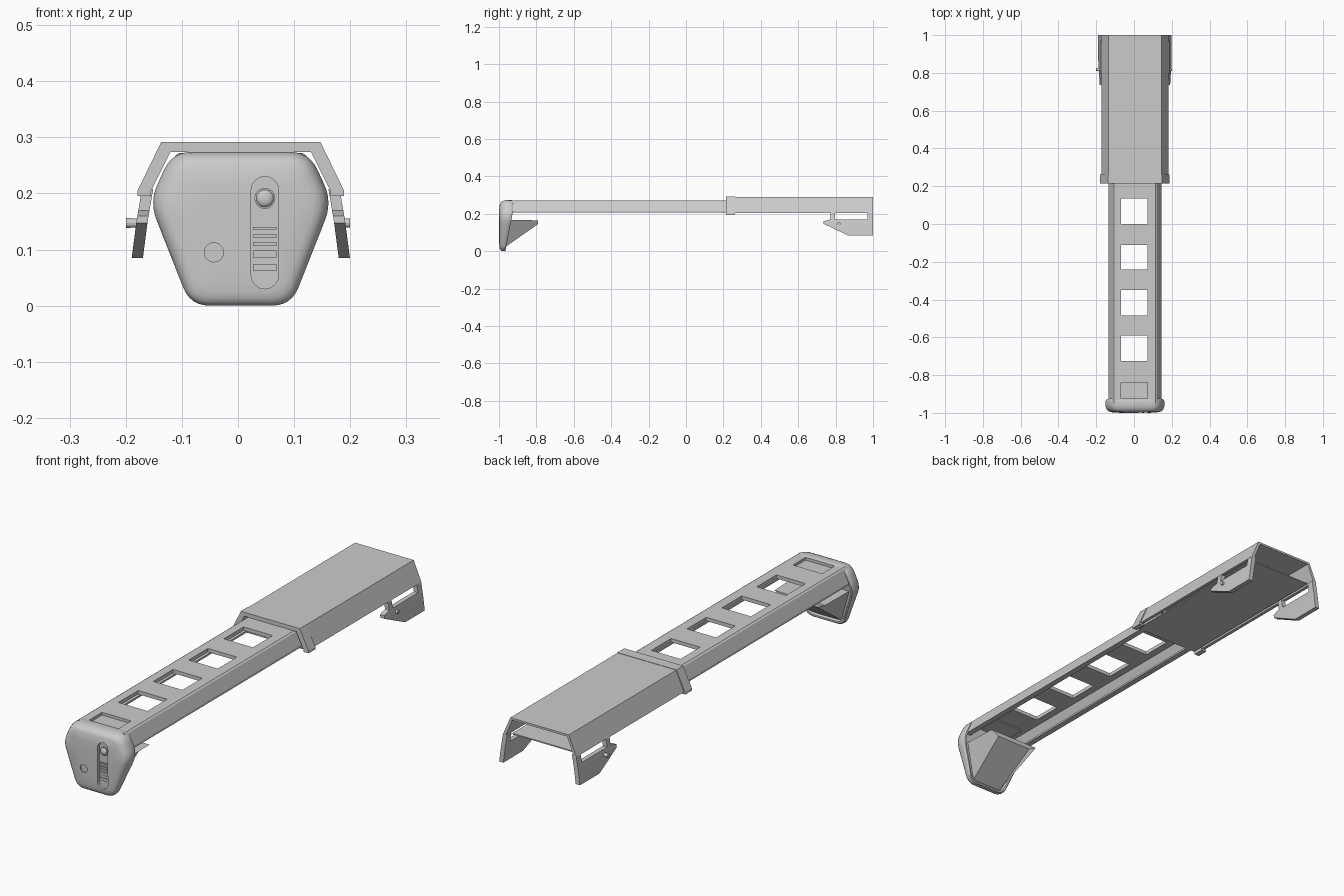
import bpy, bmesh, math
from mathutils import Vector

if "Cube" in bpy.data.objects:
    bpy.data.objects.remove(bpy.data.objects["Cube"])

CX = 0.005  # symmetry line of the model
grey = bpy.data.materials.new("plain grey")
grey.diffuse_color = (0.6, 0.6, 0.6, 1)
grey.use_nodes = True
grey.node_tree.nodes["Principled BSDF"].inputs["Base Color"].default_value = grey.diffuse_color


def finish(bm, name, smooth=False):
    bmesh.ops.recalc_face_normals(bm, faces=bm.faces)
    me = bpy.data.meshes.new(name)
    bm.to_mesh(me)
    bm.free()
    me.materials.append(grey)
    ob = bpy.data.objects.new(name, me)
    bpy.context.collection.objects.link(ob)
    return ob


def loft(name, rings):
    """Join rings of equal point count and close both ends."""
    bm = bmesh.new()
    vs = [[bm.verts.new(p) for p in r] for r in rings]
    n = len(vs[0])
    for a, b in zip(vs, vs[1:]):
        for i in range(n):
            bm.faces.new((a[i], a[(i + 1) % n], b[(i + 1) % n], b[i]))
    bm.faces.new(vs[0])
    bm.faces.new(vs[-1])
    return finish(bm, name)


def extrude_y(name, pts, y0, y1):
    return loft(name, [[(x, y, z) for x, z in pts] for y in (y0, y1)])


def box(name, x0, x1, y0, y1, z0, z1):
    return extrude_y(name, [(x0, z0), (x1, z0), (x1, z1), (x0, z1)], y0, y1)


def circle(x, z, r, n=32):
    return [(x + r * math.cos(2 * math.pi * i / n), z + r * math.sin(2 * math.pi * i / n)) for i in range(n)]


def activate(ob):
    bpy.ops.object.select_all(action='DESELECT')
    ob.select_set(True)
    bpy.context.view_layer.objects.active = ob


def cut(ob, cutter):
    m = ob.modifiers.new("cut", 'BOOLEAN')
    m.operation, m.solver, m.object = 'DIFFERENCE', 'EXACT', cutter
    activate(ob)
    bpy.ops.object.modifier_apply(modifier="cut")
    bpy.data.objects.remove(cutter)


def both(half):
    """Mirror a half profile around the symmetry line."""
    return [(CX + x, z) for x, z in half] + [(CX - x, z) for x, z in reversed(half)]


def rounded(pts, d, seg=6):
    out = []
    for i, p in enumerate(pts):
        p, a, b = Vector(p), Vector(pts[i - 1]), Vector(pts[(i + 1) % len(pts)])
        s, e = p + (a - p).normalized() * d, p + (b - p).normalized() * d
        for k in range(seg + 1):
            t = k / seg
            q = s * (1 - t) ** 2 + p * 2 * t * (1 - t) + e * t * t
            out.append((q.x, q.y))
    return out


# Inner rail: channel with turned-in lips and a ladder of square windows
rail = extrude_y("inner_rail", both([(0.106, 0.256), (0.127, 0.214), (0.114, 0.214), (0.114, 0.206),
                                     (0.140, 0.206), (0.140, 0.215), (0.117, 0.267), (0.110, 0.272)]
                                    [::-1]), -0.95, 0.32)
for y0, y1 in ((0.0, 0.135), (-0.242, -0.11), (-0.485, -0.35), (-0.725, -0.59), (-0.925, -0.838)):
    cut(rail, box("window_cutter", CX - 0.073, CX + 0.067, y0, y1, 0.23, 0.3))
box("rail_end_plate", CX - 0.08, CX + 0.075, -0.935, -0.83, 0.252, 0.26)

# Outer sleeve, its front collar and its floor plate
extrude_y("outer_sleeve", both([(0.141, 0.29), (0.178, 0.204), (0.164, 0.204), (0.132, 0.281)]), 0.225, 1.0)
extrude_y("sleeve_collar", both([(0.142, 0.2915), (0.184, 0.205), (0.184, 0.195), (0.160, 0.195),
                                 (0.160, 0.204), (0.125, 0.274)]), 0.215, 0.262)
box("sleeve_floor", CX - 0.152, CX + 0.152, 0.22, 0.97, 0.203, 0.208)

# Bent side hooks with an open slot below the sleeve
hook_outline = [(0.735, 0.16), (0.772, 0.17), (0.772, 0.208), (0.796, 0.208), (0.796, 0.17), (0.97, 0.17),
                (0.97, 0.208), (1.0, 0.208), (1.0, 0.085), (0.865, 0.085), (0.735, 0.147)]
for side, label in ((-1, "left"), (1, "right")):
    bm = bmesh.new()
    f = bm.faces.new([bm.verts.new((0, y, z)) for y, z in hook_outline])
    ext = bmesh.ops.extrude_face_region(bm, geom=[f])
    inner = [v for v in ext["geom"] if isinstance(v, bmesh.types.BMVert)]
    bmesh.ops.translate(bm, verts=inner, vec=(-0.02, 0, 0))
    bmesh.ops.bisect_plane(bm, geom=bm.verts[:] + bm.edges[:] + bm.faces[:],
                           plane_co=(0, 0, 0.15), plane_no=(0, 0, 1))
    for v in bm.verts:
        z = v.co.z
        bend = 0.186 - (z - 0.15) * 0.17 if z > 0.15 else 0.186 + (0.15 - z) * 0.13
        v.co.x = CX + side * (bend + v.co.x)
    finish(bm, label + "_hook")
# Hook pins
for label, xa, xb in (("left", -0.2, -0.17), ("right", 0.18, 0.2)):
    loft(label + "_hook_pin", [[(x, 0.818 + p, 0.147 + q) for p, q in circle(0, 0, 0.008, 16)] for x in (xa, xb)])
loft("left_pin_head", [[(x, 0.818 + p, 0.147 + q) for p, q in circle(0, 0, 0.009, 16)] for x in (-0.2, -0.192)])

# Rounded end cap, with depth growing towards the top
outline = rounded([(CX - 0.122, 0.274), (CX - 0.163, 0.185), (CX - 0.09, 0.0),
                   (CX + 0.09, 0.0), (CX + 0.163, 0.185), (CX + 0.122, 0.274)], 0.035)


def cap_ring(scale, t):
    ring = []
    for x, z in outline:
        back = -0.965 + 0.04 * min(1, z / 0.22)
        ring.append((CX + (x - CX) * scale, back * (1 - t) - t, 0.137 + (z - 0.137) * scale))
    return ring


cap = loft("end_cap", [cap_ring(*r) for r in ((0.88, 0.2), (0.92, 0.0), (0.97, 0.0), (0.995, 0.08), (1.0, 0.25),
                                             (1.0, 0.42), (0.985, 0.6), (0.955, 0.75), (0.90, 0.87),
                                             (0.82, 0.94), (0.6, 0.985), (0.4, 1.0))])

# Recessed stadium panel and round button seat on the cap
r, px = 0.0245, 0.048
stadium = [(px + r * math.cos(a), (0.2055 if i < 17 else 0.0545) + r * math.sin(a))
           for i in range(34) for a in [math.pi * (i if i < 17 else i - 1) / 16]]
cut(cap, extrude_y("panel_cutter", stadium, -1.1, -0.987))
cut(cap, extrude_y("button_cutter", circle(-0.043, 0.095, 0.017), -1.1, -0.993))
activate(cap)
bpy.ops.object.shade_smooth_by_angle(angle=math.radians(35))

# Panel details: domed knob and cross bars
extrude_y("knob_ring", circle(px, 0.191, 0.0185), -0.992, -0.98)
knob = loft("knob", [[(x, y, z) for x, z in circle(px, 0.191, rad)]
                     for rad, y in ((0.0155, -0.985), (0.0155, -0.993), (0.0135, -0.996), (0.009, -0.9985), (0.004, -0.9995))])
activate(knob)
bpy.ops.object.shade_smooth_by_angle(angle=math.radians(40))
for i, (z, h) in enumerate(((0.138, 0.004), (0.124, 0.005), (0.110, 0.007), (0.092, 0.012), (0.068, 0.012))):
    box("panel_bar_%d" % (i + 1), px - 0.021, px + 0.021, -0.992, -0.98, z - h / 2, z + h / 2)

# Tapered wedge behind the cap
loft("cap_wedge", [[(x, y, z) for x, z in both(half)] for y, half in (
    (-0.972, [(0.128, 0.168), (0.072, 0.018)]),
    (-0.79, [(0.122, 0.165), (0.085, 0.146)]))])
